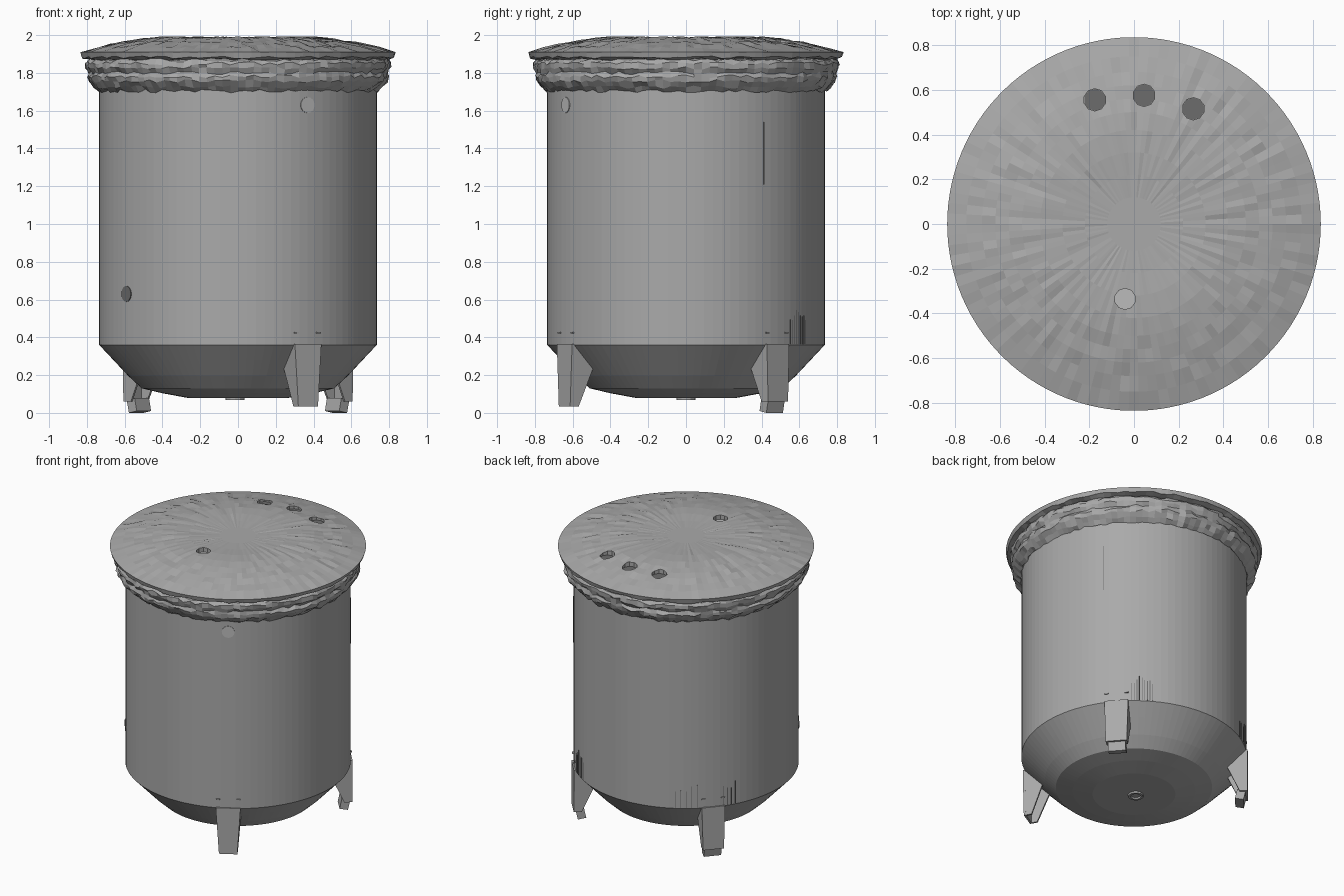
import bpy, bmesh, math, random
from mathutils import Matrix, Vector

if "Cube" in bpy.data.objects:
    bpy.data.objects.remove(bpy.data.objects["Cube"])

random.seed(7)


def grey(name, v):
    m = bpy.data.materials.new(name)
    m.diffuse_color = (v, v, v, 1)
    m.use_nodes = True
    m.node_tree.nodes["Principled BSDF"].inputs["Base Color"].default_value = m.diffuse_color
    return m


STEEL, DARK, PALE = grey("steel", 0.4), grey("dark", 0.15), grey("pale", 0.5)


def finish(bm, name, mat=STEEL):
    bmesh.ops.recalc_face_normals(bm, faces=bm.faces)
    me = bpy.data.meshes.new(name)
    bm.to_mesh(me)
    bm.free()
    me.materials.append(mat)
    ob = bpy.data.objects.new(name, me)
    bpy.context.collection.objects.link(ob)
    return ob


def lathe(name, profile, n=96, jitter=None):
    """Revolve (r, z) points round z; jitter(i, r, z) returns a new (r, z)."""
    bm = bmesh.new()
    rings = []
    for i, (r, z) in enumerate(profile):
        if r == 0:
            rings.append([bm.verts.new((0, 0, z))] * n)
            continue
        ring = []
        for k in range(n):
            a = 2 * math.pi * k / n
            rr, zz = jitter(i, r, z) if jitter else (r, z)
            ring.append(bm.verts.new((rr * math.cos(a), rr * math.sin(a), zz)))
        rings.append(ring)
    for a, b in zip(rings, rings[1:]):
        for k in range(n):
            j = (k + 1) % n
            bm.faces.new(list(dict.fromkeys((a[k], a[j], b[j], b[k]))))
    return finish(bm, name)


def prism(bm, pts, offset):
    """Closed prism: polygon pts swept by offset."""
    lo = [bm.verts.new(p) for p in pts]
    hi = [bm.verts.new(Vector(p) + Vector(offset)) for p in pts]
    bm.faces.new(lo)
    bm.faces.new(hi[::-1])
    for i in range(len(lo)):
        j = (i + 1) % len(lo)
        bm.faces.new((lo[i], lo[j], hi[j], hi[i]))


def cylinder(name, r, depth, matrix, n=12, mat=STEEL):
    bm = bmesh.new()
    bmesh.ops.create_cone(bm, cap_ends=True, segments=n, radius1=r, radius2=r,
                          depth=depth, matrix=matrix)
    return finish(bm, name, mat)


# Tank shell with dished bottom
lathe("tank_body", [(0, 0.08), (0.27, 0.08), (0.40, 0.104), (0.51, 0.13), (0.58, 0.195),
                    (0.66, 0.28), (0.735, 0.36), (0.735, 1.80), (0, 1.80)])


# Lumpy insulation rim in two bulges
def rim_noise(i, r, z):
    if i in (0, 10):
        return r, z
    return r + random.uniform(-0.008, 0.008), z + random.uniform(-0.009, 0.009)


lathe("insulation_rim", [(0.70, 1.74), (0.738, 1.703), (0.765, 1.725), (0.79, 1.757),
                         (0.798, 1.78), (0.79, 1.80), (0.806, 1.825), (0.808, 1.85),
                         (0.795, 1.868), (0.74, 1.88), (0.70, 1.74)], 120, rim_noise)


# Weathered lid with a round edge
def lid_noise(i, r, z):
    if i < 2:
        return r, z
    if i < 10:
        return r, min(2.0, z + random.choice((-1, -0.3, 0, 0, 0.3, 1)) * min(0.006, 0.009 * r))
    return r, z + (random.uniform(-0.007, 0.007) if i in (11, 12) else 0)


lid = lathe("lid", [(0, 1.983), (0.12, 1.983), (0.22, 1.986), (0.32, 1.990), (0.42, 1.988),
                    (0.50, 1.980), (0.56, 1.97), (0.62, 1.961), (0.68, 1.948), (0.75, 1.932),
                    (0.835, 1.91), (0.826, 1.882), (0.79, 1.872), (0, 1.86)], 110, lid_noise)

# Port recesses in the lid; the three at the back have dark floors
for x, y, r, z, mat in ((-0.175, 0.555, 0.05, 1.94, DARK), (0.045, 0.575, 0.05, 1.94, DARK),
                        (0.265, 0.515, 0.05, 1.94, DARK), (-0.04, -0.335, 0.047, 1.955, PALE)):
    cutter = cylinder("port_cutter", r, 0.12, Matrix.Translation((x, y, z + 0.06)), 10)
    cutter.hide_render = True
    mod = lid.modifiers.new("port", 'BOOLEAN')
    mod.operation, mod.solver, mod.object = 'DIFFERENCE', 'EXACT', cutter
    bpy.context.view_layer.objects.active = lid
    bpy.ops.object.modifier_apply(modifier=mod.name)
    bpy.data.objects.remove(cutter)
    cylinder("lid_port_floor", r * 0.99, 0.01, Matrix.Translation((x, y, z)), 10, mat)

# Side ports, almost flush with the wall
for deg, z, mat in ((-60, 1.63, PALE), (216.6, 0.63, DARK)):
    m = (Matrix.Rotation(math.radians(deg), 4, 'Z') @ Matrix.Translation((0.718, 0, z))
         @ Matrix.Rotation(math.pi / 2, 4, 'Y'))
    cylinder("side_port", 0.042, 0.04, m, 16, mat)

# Drain stub
lathe("drain_stub", [(0.05, 0.085), (0.05, 0.067), (0.034, 0.067), (0.034, 0.079),
                     (0, 0.079)], 12).location = (-0.015, 0, 0)


# Channel legs: outer plate, two tapered side flanges, optional bent foot
def leg(name, deg, w_top, w_bot, z_bot, foot):
    bm = bmesh.new()
    R = 0.743
    prism(bm, [(R, -w_bot, z_bot), (R, w_bot, z_bot), (R, w_top, 0.35),
               (R, w_top, 0.365), (R, -w_top, 0.365), (R, -w_top, 0.35)], (-0.014, 0, 0))
    for s in (1, -1):
        def at(r, z):
            t = max(0, min(1, (z - z_bot) / (0.36 - z_bot)))
            return (r, s * (w_bot + (w_top - w_bot) * t), z)
        prism(bm, [at(R, z_bot), at(0.69, z_bot), at(0.61, 0.235), at(0.62, 0.36),
                   at(R, 0.36)], (0, -s * 0.012, 0))
        # weld tabs above the flange
        prism(bm, [at(R - 0.004, 0.42), at(R - 0.02, 0.42), at(R - 0.02, 0.427),
                   at(R - 0.004, 0.427)], (0, -s * 0.025, 0))
    if foot:
        w = w_bot - 0.012
        prism(bm, [(R - 0.01, -w, z_bot + 0.02), (0.715, -w, 0), (0.66, -w, 0.01),
                   (0.675, -w, z_bot + 0.02)], (0, 2 * w, 0))
    bmesh.ops.rotate(bm, verts=bm.verts, matrix=Matrix.Rotation(math.radians(deg), 3, 'Z'))
    return finish(bm, name)


leg("front_leg", -60, 0.08, 0.06, 0.035, False)
leg("back_right_leg", 41, 0.078, 0.07, 0.06, True)
leg("back_left_leg", 139, 0.078, 0.07, 0.06, True)

# Thin vertical scars on the wall
for lo, hi, z0, z1, count in ((48, 60, 0.365, 0.545, 9), (143, 152, 0.365, 0.53, 4),
                              (118, 132, 0.365, 0.53, 5), (33, 35, 1.21, 1.54, 1)):
    bm = bmesh.new()
    for k in range(count):
        a = math.radians(lo + (hi - lo) * (k + 0.5) / count)
        b = a + 0.006
        drop = random.uniform(0, 0.3) * (z1 - z0) if count > 1 else 0
        prism(bm, [(0.737 * math.cos(t), 0.737 * math.sin(t), z)
                   for t, z in ((a, z0), (b, z0), (b, z1 - drop), (a, z1 - drop))],
              (-0.02 * math.cos(a), -0.02 * math.sin(a), 0))
    finish(bm, "wall_scars", DARK)
